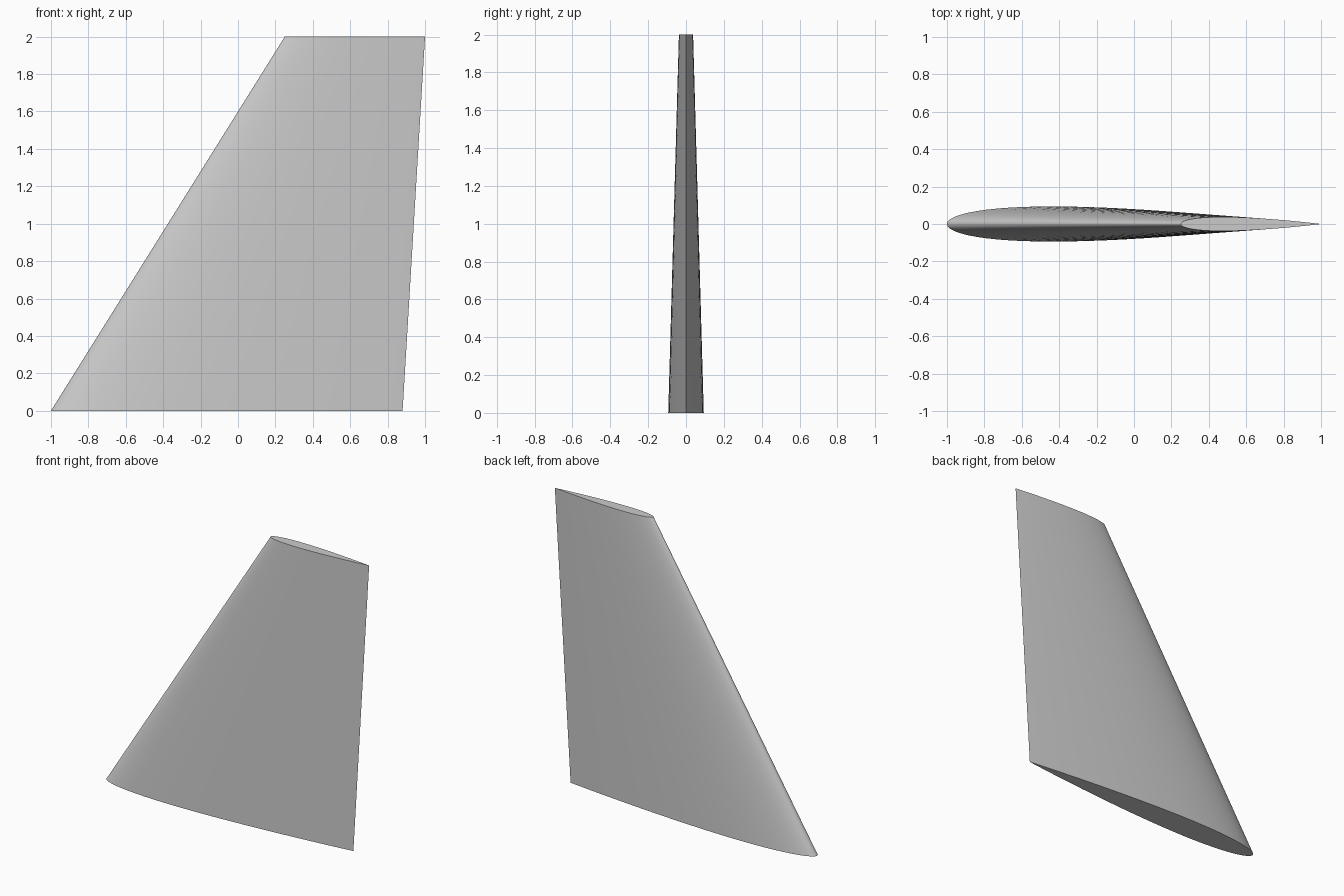
import bpy
import bmesh
import math

cube = bpy.data.objects.get("Cube")
if cube:
    bpy.data.objects.remove(cube, do_unlink=True)

# One plain grey finish
grey = bpy.data.materials.new("light_grey")
grey.use_nodes = True
colour = (0.6, 0.6, 0.6, 1.0)
grey.diffuse_color = colour
grey.node_tree.nodes["Principled BSDF"].inputs["Base Color"].default_value = colour

THICKNESS = 0.1
STEPS = 32


def half_thickness(t):
    """Symmetric aerofoil with a closed trailing edge, t from nose to tail."""
    curve = (0.2969 * math.sqrt(t) - 0.126 * t - 0.3516 * t**2
             + 0.2843 * t**3 - 0.1036 * t**4)
    return 5 * THICKNESS * curve


def section(bm, nose_x, chord, z):
    """Ring of vertices: tail to nose on one side, then back on the other."""
    ring = []
    for i in range(2 * STEPS):
        angle = math.pi * i / STEPS
        t = (1 + math.cos(angle)) / 2
        side = 1 if i <= STEPS else -1
        y = 0 if i in (0, STEPS) else side * half_thickness(t) * chord
        ring.append(bm.verts.new((nose_x + chord * t, y, z)))
    return ring


# Tapered, swept fin lofted between root and tip sections
bm = bmesh.new()
root = section(bm, -1.0, 1.88, 0.0)
tip = section(bm, 0.25, 0.75, 2.0)
for i in range(len(root)):
    j = (i + 1) % len(root)
    bm.faces.new((root[i], root[j], tip[j], tip[i]))
bm.faces.new(root)
bm.faces.new(tip)
bmesh.ops.recalc_face_normals(bm, faces=bm.faces)

mesh = bpy.data.meshes.new("tail_fin")
bm.to_mesh(mesh)
bm.free()
mesh.materials.append(grey)
fin = bpy.data.objects.new("tail_fin", mesh)
bpy.context.collection.objects.link(fin)

# Smooth skin with crisp end caps and trailing edge
bpy.ops.object.select_all(action="DESELECT")
fin.select_set(True)
bpy.context.view_layer.objects.active = fin
bpy.ops.object.shade_smooth_by_angle(angle=math.radians(40))
